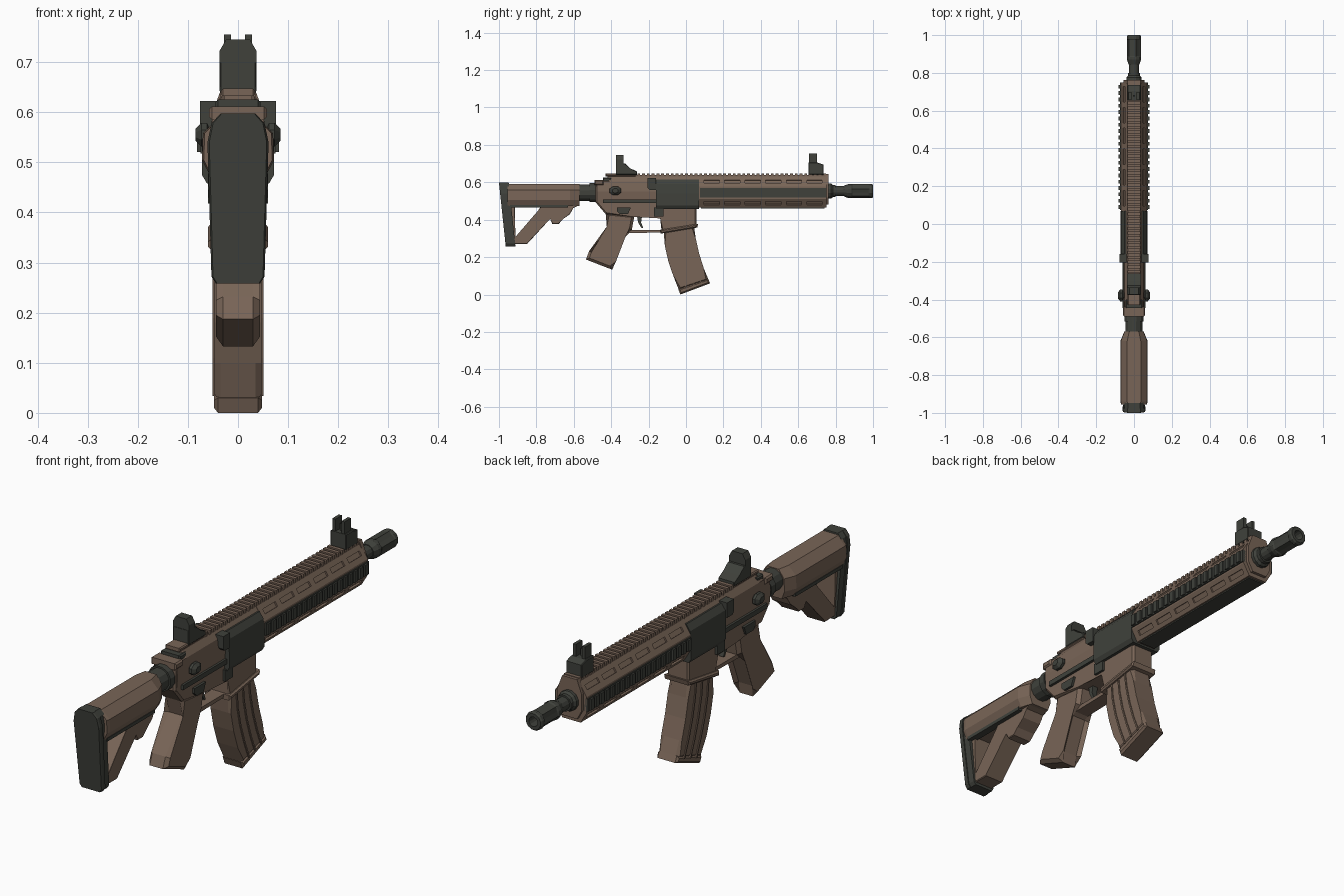
import bpy, bmesh, math
from mathutils import Vector, Matrix

if "Cube" in bpy.data.objects:
    bpy.data.objects.remove(bpy.data.objects["Cube"])


def material(name, rgb):
    m = bpy.data.materials.new(name)
    m.diffuse_color = (*rgb, 1)
    m.use_nodes = True
    m.node_tree.nodes["Principled BSDF"].inputs["Base Color"].default_value = m.diffuse_color
    return m


TAN = material("earth_brown", (0.19, 0.13, 0.095))
DARK = material("dark_olive_grey", (0.05, 0.053, 0.044))


def finish(bm, name, mat):
    bmesh.ops.recalc_face_normals(bm, faces=bm.faces)
    me = bpy.data.meshes.new(name)
    bm.to_mesh(me)
    bm.free()
    me.materials.append(mat)
    ob = bpy.data.objects.new(name, me)
    bpy.context.collection.objects.link(ob)
    return ob


def add_loft(bm, rings):
    vs = [[bm.verts.new(p) for p in r] for r in rings]
    n = len(vs[0])
    for a, b in zip(vs, vs[1:]):
        for i in range(n):
            bm.faces.new((a[i], a[(i + 1) % n], b[(i + 1) % n], b[i]))
    bm.faces.new(vs[0])
    bm.faces.new(vs[-1][::-1])


def loft(name, rings, mat):
    bm = bmesh.new()
    add_loft(bm, rings)
    return finish(bm, name, mat)


def prism(name, pts, w, mat, chamfer=0.0):
    """Side profile (y, z) extruded across x from -w to w, rim chamfered."""
    bm = bmesh.new()
    add_loft(bm, [[(x, y, z) for y, z in pts] for x in (-w, w)])
    if chamfer:
        rim = [e for e in bm.edges if abs(e.verts[0].co.x - e.verts[1].co.x) < 1e-5]
        bmesh.ops.bevel(bm, geom=rim, offset=chamfer, segments=1,
                        affect='EDGES', clamp_overlap=True)
    return finish(bm, name, mat)


def side_plates(name, profiles, x0, x1, mat):
    """Side profiles extruded from x0 to x1 on both sides."""
    bm = bmesh.new()
    for pts in profiles:
        for s in (-1, 1):
            add_loft(bm, [[(s * x, y, z) for y, z in pts] for x in (x0, x1)])
    return finish(bm, name, mat)


def rect(y0, y1, z0, z1):
    return [(y0, z0), (y1, z0), (y1, z1), (y0, z1)]


def section(half, y):
    """Symmetric cross-section at y from the right half, listed top to bottom."""
    return [(x, y, z) for x, z in half] + [(-x, y, z) for x, z in reversed(half)]


def lathe(name, prof, cz, mat, n=12, flute=1.0):
    """Turned part along y; rings with a third value are fluted."""
    rings = []
    for p in prof:
        ring = []
        for i in range(n):
            a = 2 * math.pi * (i + 0.5) / n
            r = p[1] * (flute if len(p) > 2 and i % 2 else 1)
            ring.append((r * math.cos(a), p[0], cz + r * math.sin(a)))
        rings.append(ring)
    return loft(name, rings, mat)


# Butt pad, leaning forward at the bottom, in two layers
def pad_ring(y, k):
    half = [(0.034, 0.598), (0.053, 0.578), (0.061, 0.54), (0.053, 0.272), (0.044, 0.258)]
    return [(x * k, yy + 0.035 * (0.598 - z) / 0.33, z) for x, yy, z in section(half, y)]


loft("butt_pad", [pad_ring(-1.0, 0.94), pad_ring(-0.993, 1), pad_ring(-0.978, 1)], DARK)
loft("butt_pad_base", [pad_ring(-0.978, 0.93), pad_ring(-0.948, 0.93)], DARK)


# Stock body and its open lower frame
def stock_ring(y, k):
    return section([(0.036 * k, 0.592), (0.07 * k, 0.558), (0.072 * k, 0.505),
                    (0.055 * k, 0.472)], y)


loft("stock_body", [stock_ring(-0.955, 0.95), stock_ring(-0.94, 1),
                    stock_ring(-0.62, 1), stock_ring(-0.57, 0.72)], TAN)
prism("stock_lower_frame", [(-0.945, 0.48), (-0.945, 0.27), (-0.85, 0.27), (-0.725, 0.41),
      (-0.715, 0.378), (-0.68, 0.378), (-0.66, 0.405), (-0.62, 0.43), (-0.605, 0.465),
      (-0.575, 0.475), (-0.575, 0.48), (-0.77, 0.48), (-0.79, 0.445), (-0.915, 0.30),
      (-0.915, 0.48)], 0.042, TAN, 0.006)
side_plates("stock_lower_trim", [rect(-0.94, -0.63, 0.464, 0.478)], 0.03, 0.06, DARK)

# Buffer tube and lock ring
lathe("buffer_tube", [(-0.66, 0.046), (-0.47, 0.046)], 0.545, DARK)
lathe("lock_ring", [(-0.515, 0.053), (-0.485, 0.053)], 0.545, DARK)

# Upper and lower receiver
up = [(0.032, 0.632), (0.05, 0.605), (0.056, 0.55), (0.05, 0.49)]
loft("upper_receiver", [section([(x, min(z, 0.60)) for x, z in up], -0.475),
                        section([(x, min(z, 0.61)) for x, z in up], -0.44),
                        section(up, -0.41), section(up, 0.08)], TAN)
prism("lower_receiver", [(-0.485, 0.585), (-0.485, 0.495), (-0.43, 0.43), (-0.28, 0.415),
      (-0.13, 0.415), (-0.13, 0.335), (0.055, 0.365), (0.055, 0.52), (-0.12, 0.54)],
      0.05, TAN, 0.008)
prism("magazine_well_collar", [(-0.137, 0.325), (0.06, 0.358), (0.065, 0.378), (-0.137, 0.346)],
      0.06, TAN, 0.006)
prism("charging_handle", rect(-0.49, -0.44, 0.585, 0.612), 0.058, TAN, 0.006)
prism("charging_handle_latch", rect(-0.445, -0.40, 0.60, 0.625), 0.045, DARK, 0.005)

# Dark side panels, lugs, controls
loft("receiver_side_panel", [section([(0.05, 0.615), (0.068, 0.59), (0.072, 0.54),
                             (0.072, 0.475), (0.062, 0.458)], y) for y in (-0.16, 0.07)], DARK)
side_plates("case_deflector", [[(-0.205, 0.57), (-0.195, 0.56), (-0.16, 0.56), (-0.16, 0.622),
                               (-0.205, 0.622)]], 0.04, 0.076, DARK)
side_plates("receiver_strip", [rect(-0.445, -0.16, 0.488, 0.508)], 0.045, 0.061, DARK)
side_plates("selector", [[(-0.37, 0.465), (-0.37, 0.445), (-0.355, 0.43), (-0.31, 0.43),
                         (-0.295, 0.465)]], 0.045, 0.06, DARK)
side_plates("magazine_release", [rect(-0.17, -0.12, 0.418, 0.465)], 0.04, 0.06, DARK)
bm = bmesh.new()
for s in (-1, 1):
    add_loft(bm, [[(s * x, -0.378 + r * math.cos(math.pi * (i + 0.5) / 4),
                    0.555 + 0.75 * r * math.sin(math.pi * (i + 0.5) / 4)) for i in range(8)]
                  for x, r in ((0.04, 0.022), (0.058, 0.022), (0.062, 0.034), (0.073, 0.034),
                               (0.085, 0.017))])
finish(bm, "assist_knobs", DARK)

# Grip, trigger and guard
prism("pistol_grip", [(-0.43, 0.44), (-0.275, 0.425), (-0.29, 0.345), (-0.335, 0.318),
      (-0.388, 0.18), (-0.395, 0.133), (-0.535, 0.187), (-0.518, 0.232), (-0.408, 0.36)],
      0.044, TAN, 0.014)
prism("trigger_guard", [(-0.32, 0.328), (-0.12, 0.332), (-0.12, 0.346), (-0.32, 0.346)],
      0.03, TAN)
prism("trigger", [(-0.262, 0.42), (-0.235, 0.42), (-0.24, 0.385), (-0.228, 0.355),
                  (-0.238, 0.355), (-0.256, 0.385)], 0.012, DARK)

# Curved magazine: (back y, back z, front y, front z) down the curve
mag = [(-0.12, 0.345, 0.042, 0.37), (-0.113, 0.26, 0.052, 0.30), (-0.095, 0.18, 0.07, 0.22),
       (-0.068, 0.10, 0.095, 0.14), (-0.037, 0.022, 0.122, 0.075)]
prism("magazine", [m[:2] for m in mag] + [m[2:] for m in reversed(mag)], 0.047, TAN, 0.012)
prism("magazine_floor", [(-0.042, 0.03), (0.118, 0.085), (0.129, 0.06), (-0.03, 0.0)],
      0.048, TAN, 0.008)


def across(m, t):
    return (m[0] + (m[2] - m[0]) * t, m[1] + (m[3] - m[1]) * t)


ribs = [[across(m, t - 0.02) for m in mag[:]] + [across(m, t + 0.02) for m in reversed(mag)]
        for t in (0.25, 0.5, 0.75)]
side_plates("magazine_ribs", ribs, 0.04, 0.051, TAN)

# Handguard with rows of recessed slots on its four sloping faces
guard = [(0.034, 0.632), (0.07, 0.578), (0.07, 0.512), (0.042, 0.465)]
hand = loft("handguard", [section(guard, y) for y in (0.07, 0.75)], TAN)
bm = bmesh.new()
for (xa, za), (xb, zb) in (guard[:2], guard[2:]):
    for s in (-1, 1):
        ang = math.atan2(zb - za, s * (xb - xa))
        for k in range(6):
            mid = Vector((s * (xa + xb) / 2, 0.137 + k * 0.11, (za + zb) / 2))
            bmesh.ops.create_cube(bm, size=1, matrix=Matrix.Translation(mid)
                                  @ Matrix.Rotation(-ang, 4, 'Y')
                                  @ Matrix.Diagonal((0.02, 0.082, 0.014, 1)))
cutter = finish(bm, "slot_cutter", TAN)
cutter.hide_render = True
mod = hand.modifiers.new("slots", 'BOOLEAN')
mod.operation, mod.solver, mod.object = 'DIFFERENCE', 'EXACT', cutter
bpy.context.view_layer.objects.active = hand
bpy.ops.object.modifier_apply(modifier="slots")
bpy.data.objects.remove(cutter)
loft("handguard_end_cap", [section([(0.034, 0.645), (0.055, 0.59), (0.055, 0.52),
                           (0.034, 0.482)], y) for y in (0.745, 0.762)], TAN)

# Side accessory rails and bottom plate
side_plates("side_rail_base", [rect(0.075, 0.75, 0.518, 0.57)], 0.06, 0.075, DARK)
side_plates("side_rail_teeth", [rect(0.08 + i * 0.0335, 0.10 + i * 0.0335, 0.521, 0.567)
                                for i in range(20)], 0.07, 0.082, DARK)
prism("bottom_rail", rect(0.08, 0.74, 0.460, 0.47), 0.036, DARK)

# Top rail
prism("top_rail_base", rect(-0.42, 0.75, 0.62, 0.638), 0.028, TAN)
prism("top_rail_rear", rect(-0.43, -0.27, 0.632, 0.647), 0.034, TAN, 0.004)
side_plates("top_rail_teeth", [rect(-0.26 + i * 0.0255, -0.245 + i * 0.0255, 0.63, 0.648)
                               for i in range(40)], 0, 0.035, TAN)

# Rear sight: base with an upright rounded-top plate
prism("rear_sight_base", [(-0.375, 0.64), (-0.262, 0.64), (-0.262, 0.658), (-0.30, 0.672),
                          (-0.325, 0.70), (-0.375, 0.70)], 0.037, DARK, 0.003)
loft("rear_sight_plate", [section([(0.024, 0.745), (0.037, 0.722), (0.037, 0.65)], y)
                          for y in (-0.373, -0.335)], DARK)

# Front sight: stepped base, two ears and a post
prism("front_sight_base", [(0.655, 0.64), (0.735, 0.64), (0.735, 0.695), (0.705, 0.705),
                           (0.655, 0.705)], 0.036, DARK, 0.003)
side_plates("front_sight_ears", [rect(0.657, 0.70, 0.69, 0.755)], 0.014, 0.028, DARK)
prism("front_sight_post", rect(0.674, 0.684, 0.70, 0.735), 0.004, DARK)

# Barrel and fluted muzzle device with open bore
lathe("barrel_collar", [(0.74, 0.042), (0.775, 0.042), (0.785, 0.034), (0.80, 0.034)], 0.553, DARK)
lathe("barrel", [(0.78, 0.027), (0.88, 0.027)], 0.553, DARK)
lathe("muzzle_device", [(0.845, 0.03), (0.87, 0.039), (0.885, 0.039), (0.89, 0.039, 1),
      (0.975, 0.039, 1), (0.98, 0.039), (0.993, 0.039), (1.0, 0.034), (1.0, 0.02),
      (0.94, 0.018)], 0.553, DARK, 12, 0.84)
